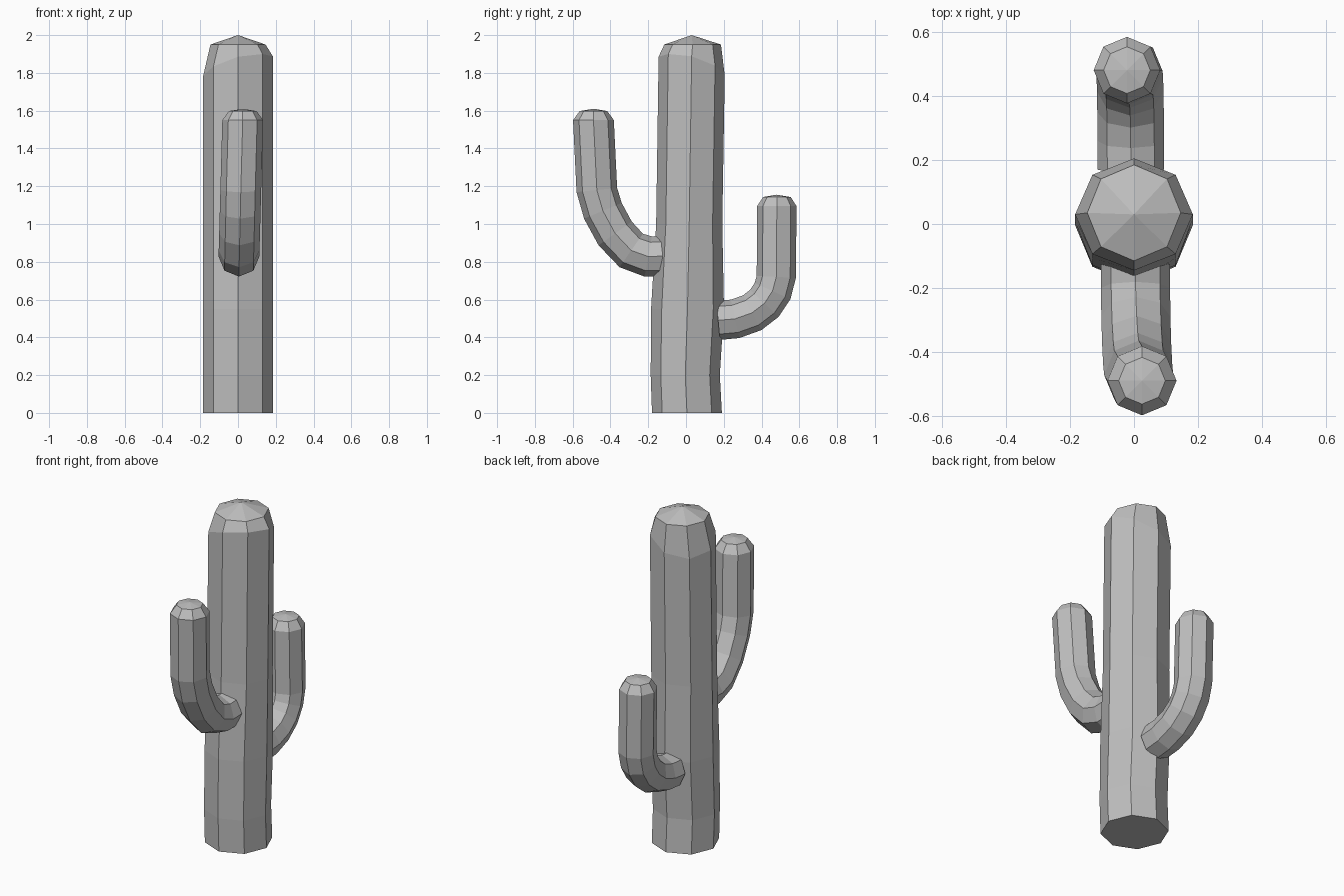
import bpy
import bmesh
from math import cos, sin, pi
from mathutils import Vector

SIDES = 8

cube = bpy.data.objects.get("Cube")
if cube:
    bpy.data.objects.remove(cube, do_unlink=True)

grey = bpy.data.materials.new("plain grey")
grey.use_nodes = True
grey.diffuse_color = (0.52, 0.52, 0.52, 1)
grey.node_tree.nodes["Principled BSDF"].inputs["Base Color"].default_value = (0.52, 0.52, 0.52, 1)


def ring(centre, rx, rn, normal):
    """Octagon spanned by the x axis and a second direction."""
    angles = [2 * pi * i / SIDES for i in range(SIDES)]
    return [centre + Vector((rx * cos(a), 0, 0)) + normal * (rn * sin(a)) for a in angles]


def loft(name, rings, apex):
    """Skin the rings, close the start flat and the end with a fan."""
    bm = bmesh.new()
    loops = [[bm.verts.new(p) for p in r] for r in rings]
    tip = bm.verts.new(apex)
    bm.faces.new(loops[0])
    for i in range(SIDES):
        j = (i + 1) % SIDES
        for a, b in zip(loops, loops[1:]):
            bm.faces.new((a[i], a[j], b[j], b[i]))
        bm.faces.new((loops[-1][i], loops[-1][j], tip))
    bmesh.ops.recalc_face_normals(bm, faces=bm.faces)
    mesh = bpy.data.meshes.new(name)
    bm.to_mesh(mesh)
    bm.free()
    mesh.materials.append(grey)
    obj = bpy.data.objects.new(name, mesh)
    bpy.context.collection.objects.link(obj)
    return obj


# Trunk: slightly wavering column (height, y centre, y radius)
Y = Vector((0, 1, 0))
column = [(0, 0.005, 0.185), (0.2, -0.004, 0.183), (0.55, 0.008, 0.193),
          (1.0, 0.017, 0.175), (1.84, 0.03, 0.175)]
trunk = [ring(Vector((0, y, z)), 0.184, r, Y) for z, y, r in column]
# the shoulder is cut at a slant
for p in trunk[-1]:
    p.z = min(1.9, 1.845 + 0.28 * (p.x - p.y))
trunk.append(ring(Vector((0, 0.035, 1.95)), 0.146, 0.15, Y))
loft("trunk", trunk, Vector((0, 0.03, 2.0)))


# Arms: bent tubes that leave the trunk and turn upward
def arm(name, path, x_start, x_end, radius):
    pts = [Vector((0, y, z)) for y, z in path]
    for p in pts:
        p.x = x_start + (x_end - x_start) * (p.z - pts[0].z) / (pts[-1].z - pts[0].z)
    rings = []
    last = len(pts) - 1
    for i, p in enumerate(pts):
        t = (pts[min(i + 1, last)] - pts[max(i - 1, 0)]).normalized()
        if i == last:
            t = Vector((0, 0, 1))
        n = Vector((0, -t.z, t.y)).normalized()
        rings.append(ring(p, radius, radius, n))
    end = pts[-1]
    rings.append(ring(end + Vector((0, 0, 0.048)), 0.073, 0.073, -Y))
    loft(name, rings, end + Vector((0, 0, 0.06)))


arm("front_arm", [(-0.125, 0.83), (-0.2, 0.828), (-0.29, 0.86), (-0.375, 0.95),
                  (-0.44, 1.07), (-0.472, 1.18), (-0.49, 1.55)], 0.005, 0.025, 0.108)
arm("back_arm", [(0.17, 0.49), (0.26, 0.498), (0.35, 0.53), (0.415, 0.58),
                 (0.458, 0.645), (0.478, 0.72), (0.481, 1.095)], -0.01, -0.022, 0.104)
